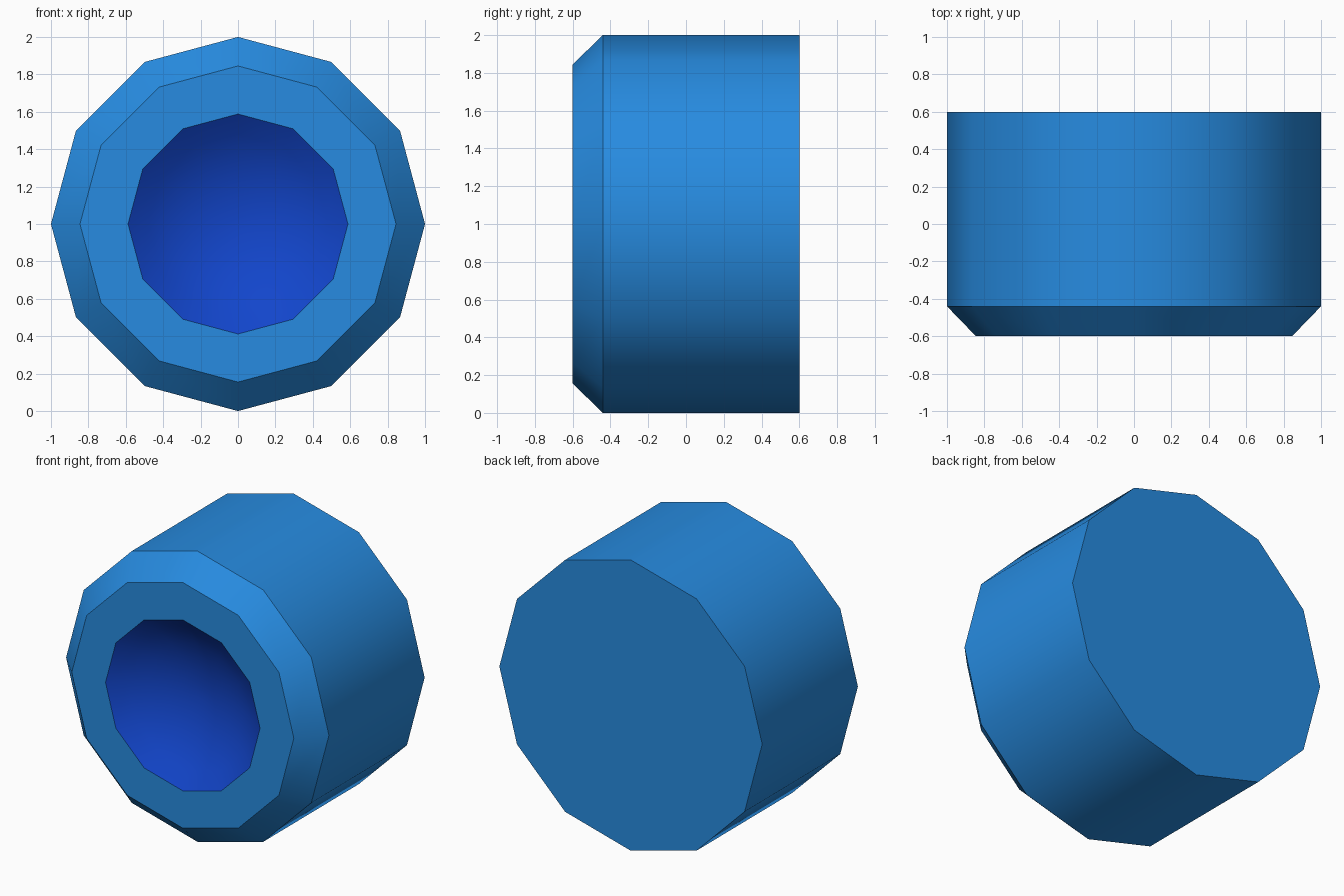
import bpy, math

if "Cube" in bpy.data.objects:
    bpy.data.objects.remove(bpy.data.objects["Cube"])

SIDES = 12


def material(name, rgb):
    m = bpy.data.materials.new(name)
    m.diffuse_color = (*rgb, 1.0)
    m.use_nodes = True
    m.node_tree.nodes["Principled BSDF"].inputs["Base Color"].default_value = m.diffuse_color
    return m


def lathe(name, profile, mat, cap_start=False, cap_end=False):
    """Spin (radius, y) profile points around the y axis through z = 1."""
    verts, faces = [], []
    for r, y in profile:
        for i in range(SIDES):
            a = math.tau * i / SIDES
            verts.append((r * math.cos(a), y, 1 + r * math.sin(a)))
    for k in range(len(profile) - 1):
        for i in range(SIDES):
            j = (i + 1) % SIDES
            a, b = k * SIDES, (k + 1) * SIDES
            faces.append((a + i, b + i, b + j, a + j))
    last = (len(profile) - 1) * SIDES
    if cap_start:
        faces.append(tuple(range(SIDES)))
    if cap_end:
        faces.append(tuple(last + i for i in reversed(range(SIDES))))
    mesh = bpy.data.meshes.new(name)
    mesh.from_pydata(verts, [], faces)
    mesh.materials.append(mat)
    mesh.update()
    ob = bpy.data.objects.new(name, mesh)
    bpy.context.collection.objects.link(ob)
    bpy.ops.object.select_all(action='DESELECT')
    ob.select_set(True)
    bpy.context.view_layer.objects.active = ob
    bpy.ops.object.shade_smooth_by_angle(angle=math.radians(35))
    return ob


blue = material("bright blue", (0.02, 0.26, 0.75))
deep = material("deep blue", (0.006, 0.06, 0.60))

# Barrel: front ring, chamfer, straight wall and flat back
lathe("barrel", [(0.588, -0.6), (0.845, -0.6), (1.0, -0.44), (1.0, 0.6)],
      blue, cap_end=True)

# Shallow concave dish set into the front ring
R, DEPTH = 0.588, 0.22
sphere = (R * R + DEPTH * DEPTH) / (2 * DEPTH)
dish = []
for k in range(6):
    r = R * (0.08 + 0.92 * k / 5)
    dish.append((r, -0.6 + math.sqrt(sphere ** 2 - r ** 2) - (sphere - DEPTH)))
lathe("front_dish", dish, deep, cap_start=True)

# Make every face point outward (the dish opens toward the front)
for ob in bpy.data.objects:
    me = ob.data
    for p in me.polygons:
        c, n = p.center, p.normal
        if ob.name == "front_dish":
            wrong = n.y > 0
        else:
            side = n.x * c.x + n.z * (c.z - 1)
            wrong = (side if abs(n.y) < 0.9 else n.y * c.y) < 0
        if wrong:
            p.flip()
    me.update()
